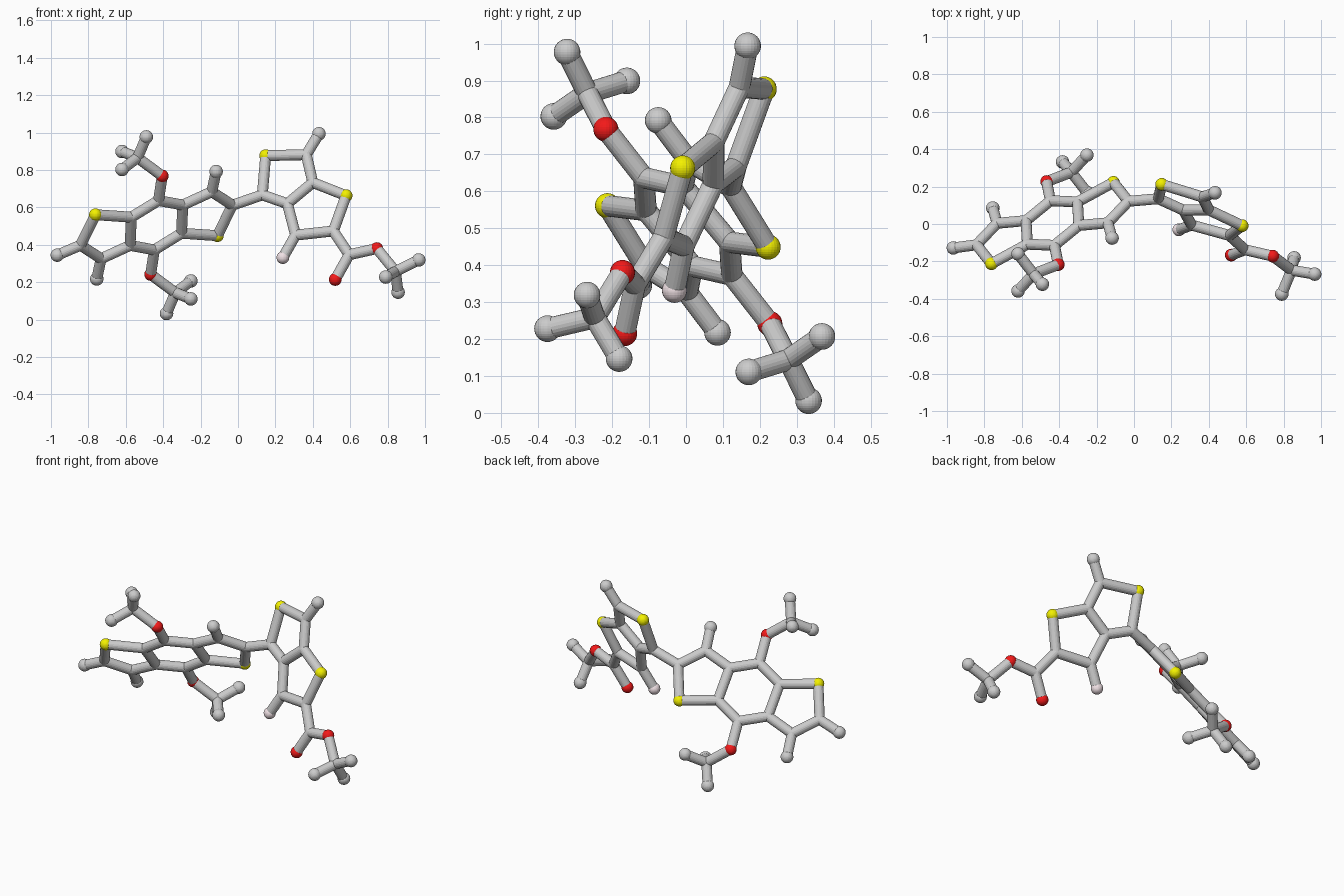
import bpy
from mathutils import Vector

if "Cube" in bpy.data.objects:
    bpy.data.objects.remove(bpy.data.objects["Cube"])

STICK, BALL, HETERO = 0.029, 0.036, 0.034
COLORS = {"sulfur": (0.9, 0.88, 0.0, 1), "oxygen": (0.9, 0.01, 0.01, 1),
          "fluorine": (0.88, 0.76, 0.79, 1)}
MATS = {}
for n, c in COLORS.items():
    MATS[n] = bpy.data.materials.new(n)
    MATS[n].diffuse_color = c

atoms, bonds = {}, []


def add_flat(table, b, c, a):
    # atoms of a flat ring system: y follows from the ring plane
    for k, (x, z) in table.items():
        atoms[k] = Vector((x, a + b * x + c * z, z))


def link(text):
    for chain in text.split():
        names = chain.split("-")
        bonds.extend(zip(names, names[1:]))


# left ring system: one half, then inverted through its centre
add_flat({"S1": (-.762, .561), "C2": (-.842, .398), "C3": (-.732, .326),
          "H3": (-.755, .218), "C4": (-.577, .397), "C5": (-.570, .548),
          "C6": (-.425, .637), "O7": (-.405, .768)}, .485, -.858, .6385)
atoms.update(C8=Vector((-.537, -.267, .866)), H8a=Vector((-.49, -.322, .977)),
             H8b=Vector((-.62, -.160, .899)), H8c=Vector((-.62, -.358, .803)))
half = "S1-C2-C3-C4-C5-S1 C3-H3 C5-C6-O7-C8-H8a H8b-C8-H8c"
link(half)
centre = Vector((-.436, .005, .505))
for k in list(atoms):
    atoms[k + "m"] = 2 * centre - atoms[k]
bonds += [(p + "m", q + "m") for p, q in bonds]
link("C6-C4m C6m-C4")
atoms["H2"] = Vector((-.966, -.128, .345))
link("C2-H2")

# right ring system with the ester arm
add_flat({"C10": (.130, .667), "S11": (.148, .877), "C12": (.365, .882),
          "H12": (.433, .994), "C13": (.400, .733), "C14": (.264, .620),
          "C15": (.308, .452), "F15": (.240, .332), "C16": (.510, .474),
          "S17": (.578, .663), "C18": (.594, .347), "O19": (.520, .215),
          "O20": (.742, .380)}, -.318, .392, -.085)
atoms.update(C21=Vector((.842, -.247, .258)), H21a=Vector((.966, -.268, .319)),
             H21b=Vector((.856, -.181, .147)), H21c=Vector((.790, -.375, .228)))
link("C2m-C10-S11-C12-C13-C14-C10 C12-H12 C14-C15-C16-S17-C13 C15-F15 "
     "C16-C18-O19 C18-O20-C21-H21a H21b-C21-H21c")

# balls: grey ends are larger, inner joints match the sticks
KINDS = {"S": ("sulfur", HETERO), "O": ("oxygen", HETERO), "F": ("fluorine", HETERO),
         "H": ("end_ball", BALL), "C": ("joint", STICK)}
for k, p in atoms.items():
    kind, r = KINDS[k[0]]
    bpy.ops.mesh.primitive_uv_sphere_add(segments=24, ring_count=16, radius=r, location=p)
    ob = bpy.context.object
    ob.name = kind + "_" + k[1:]
    if kind in MATS:
        ob.data.materials.append(MATS[kind])

# sticks
for p, q in bonds:
    a, b = atoms[p], atoms[q]
    d = b - a
    bpy.ops.mesh.primitive_cylinder_add(vertices=20, radius=STICK, depth=d.length,
                                        location=(a + b) / 2,
                                        rotation=d.to_track_quat('Z', 'Y').to_euler())
    bpy.context.object.name = "stick_" + p[1:] + "_" + q[1:]

for m in bpy.data.materials:
    if m.users and not m.is_grease_pencil:
        m.use_nodes = True
        m.node_tree.nodes["Principled BSDF"].inputs["Base Color"].default_value = m.diffuse_color
